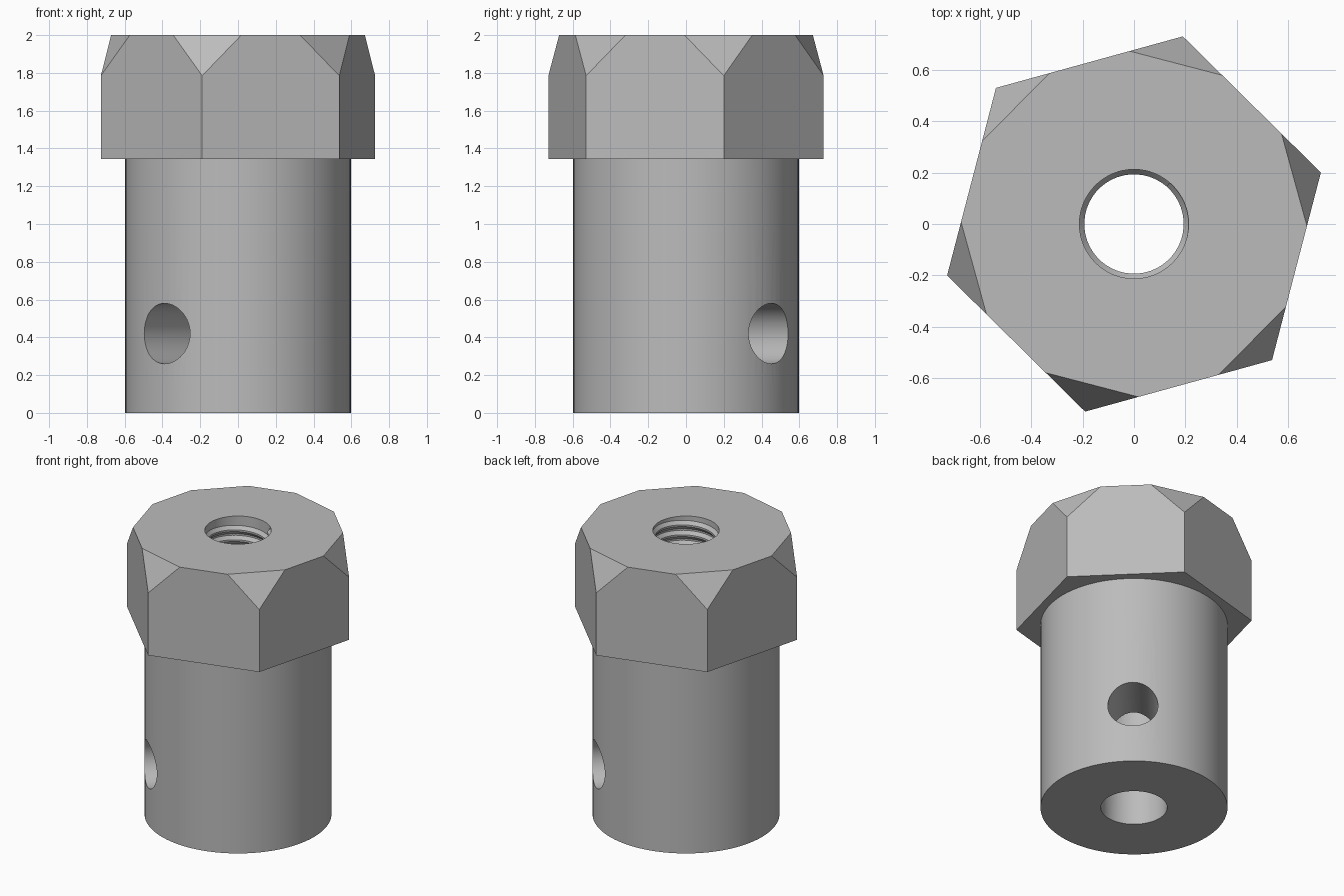
import bpy, bmesh
from math import sin, cos, pi, radians
from mathutils import Matrix, Vector

if "Cube" in bpy.data.objects:
    bpy.data.objects.remove(bpy.data.objects["Cube"], do_unlink=True)

HEIGHT, HEAD_Z = 2.0, 1.345
SHAFT_R, BORE_R = 0.597, 0.212
HEX_R, HEX_TURN = 0.753, radians(15.4)
CORNER_Z, CORNER_CUT = 1.785, 0.215
PIN_R, PIN_Z, PIN_TURN = 0.16, 0.42, radians(49.3)

steel = bpy.data.materials.new("plain_grey")
steel.use_nodes = True
grey = (0.5, 0.5, 0.5, 1)
steel.diffuse_color = grey
steel.node_tree.nodes["Principled BSDF"].inputs["Base Color"].default_value = grey


def add_object(name, bm):
    bmesh.ops.recalc_face_normals(bm, faces=bm.faces)
    mesh = bpy.data.meshes.new(name)
    bm.to_mesh(mesh)
    bm.free()
    mesh.materials.append(steel)
    obj = bpy.data.objects.new(name, mesh)
    bpy.context.collection.objects.link(obj)
    return obj


def cylinder(name, radius, length, matrix, sides=96):
    bm = bmesh.new()
    bmesh.ops.create_cone(bm, cap_ends=True, segments=sides, radius1=radius,
                          radius2=radius, depth=length, matrix=matrix)
    return add_object(name, bm)


def combine(target, tool, operation):
    tool.hide_render = True
    mod = target.modifiers.new(tool.name, 'BOOLEAN')
    mod.operation, mod.solver, mod.object = operation, 'EXACT', tool
    bpy.context.view_layer.objects.active = target
    bpy.ops.object.modifier_apply(modifier=mod.name)
    bpy.data.objects.remove(tool, do_unlink=True)


def smooth(obj):
    bpy.ops.object.select_all(action='DESELECT')
    obj.select_set(True)
    bpy.context.view_layer.objects.active = obj
    bpy.ops.object.shade_smooth_by_angle(angle=radians(25))


# Hexagonal head with its top corners sliced off
corners = [Vector((HEX_R * cos(HEX_TURN + i * pi / 3),
                   HEX_R * sin(HEX_TURN + i * pi / 3), 0)) for i in range(6)]
bm = bmesh.new()
for i, c in enumerate(corners):
    for z in (HEAD_Z, CORNER_Z):
        bm.verts.new((c.x, c.y, z))
    for other in (corners[i - 1], corners[(i + 1) % 6]):
        p = c + (other - c).normalized() * CORNER_CUT
        bm.verts.new((p.x, p.y, HEIGHT))
bmesh.ops.convex_hull(bm, input=bm.verts)
bmesh.ops.dissolve_limit(bm, angle_limit=radians(1), verts=bm.verts, edges=bm.edges)
coupling = add_object("hex_coupling", bm)

# Round shaft, running up into the head
shaft_top = HEAD_Z + 0.2
combine(coupling, cylinder("shaft", SHAFT_R, shaft_top,
                           Matrix.Translation((0, 0, shaft_top / 2))), 'UNION')

# Lengthwise bore and the cross pin hole
combine(coupling, cylinder("bore_cutter", BORE_R, HEIGHT + 1,
                           Matrix.Translation((0, 0, HEIGHT / 2)), 64), 'DIFFERENCE')
pin_axis = (Matrix.Translation((0, 0, PIN_Z)) @ Matrix.Rotation(PIN_TURN, 4, 'Z')
            @ Matrix.Rotation(pi / 2, 4, 'Y'))
combine(coupling, cylinder("pin_cutter", PIN_R, 2, pin_axis, 64), 'DIFFERENCE')
smooth(coupling)

# Helical thread ridge inside the upper bore
PITCH, TURNS, STEPS = 0.07, 9, 48
bm = bmesh.new()
rings = []
for i in range(TURNS * STEPS + 1):
    a = PIN_TURN - 2 * pi * i / STEPS
    z = HEIGHT - 0.04 - PITCH * i / STEPS
    profile = ((BORE_R + 0.004, 0.034), (0.193, 0.006),
               (0.193, -0.006), (BORE_R + 0.004, -0.034))
    rings.append([bm.verts.new((r * cos(a), r * sin(a), z + dz)) for r, dz in profile])
for lower, upper in zip(rings, rings[1:]):
    for j in range(4):
        k = (j + 1) % 4
        bm.faces.new((lower[j], lower[k], upper[k], upper[j]))
bm.faces.new(rings[0])
bm.faces.new(rings[-1])
smooth(add_object("thread", bm))
